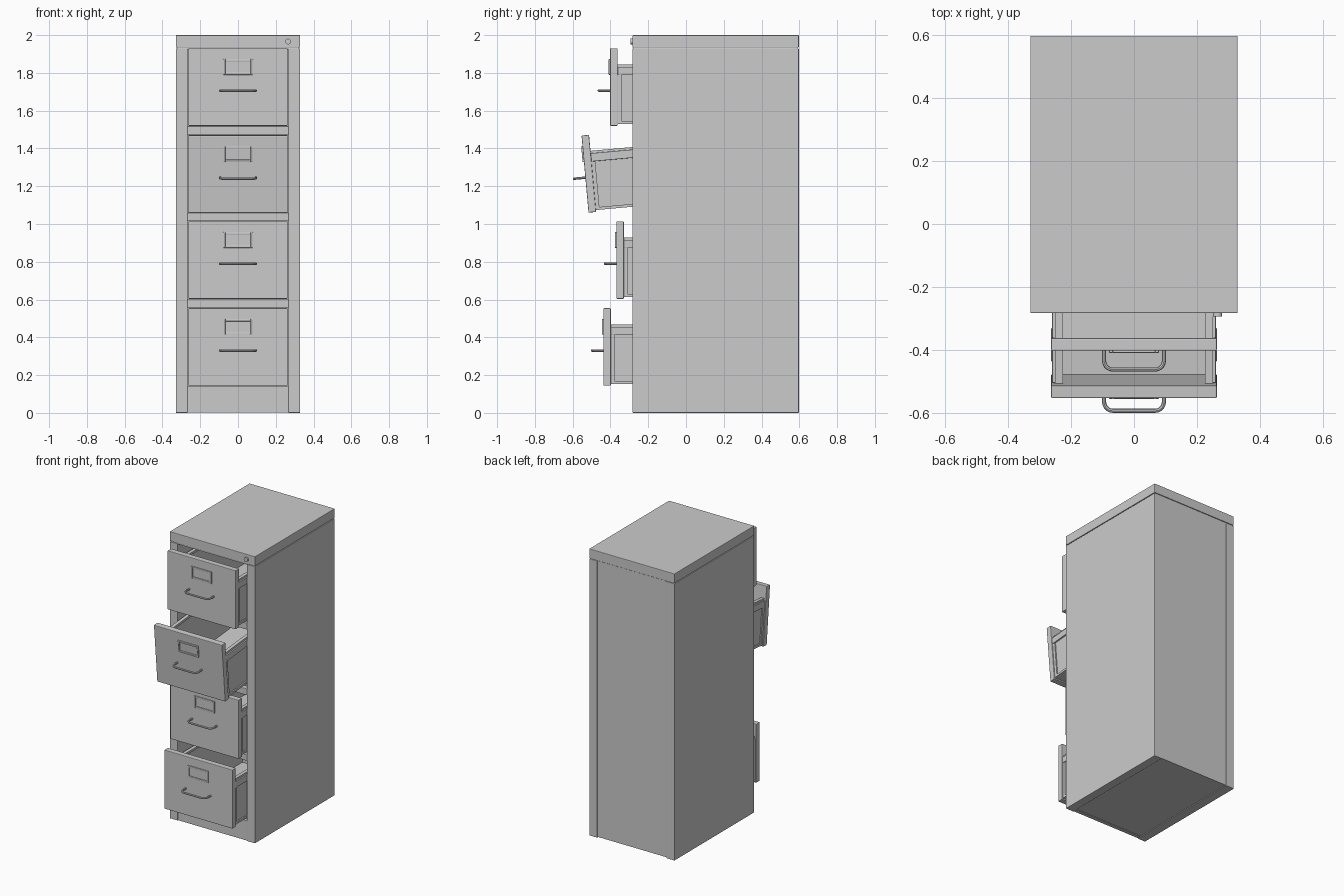
import bpy, bmesh, math
from mathutils import Matrix, Vector

if "Cube" in bpy.data.objects:
    bpy.data.objects.remove(bpy.data.objects["Cube"])


def box(name, x, y, z, bevel=0.0, mat=None):
    """Box from (min, max) ranges, optionally bevelled and placed by a matrix."""
    bm = bmesh.new()
    bmesh.ops.create_cube(bm, size=1)
    for v in bm.verts:
        v.co = [r[0] + (c + 0.5) * (r[1] - r[0]) for c, r in zip(v.co, (x, y, z))]
    me = bpy.data.meshes.new(name)
    bm.to_mesh(me)
    bm.free()
    ob = bpy.data.objects.new(name, me)
    bpy.context.collection.objects.link(ob)
    if mat:
        ob.matrix_world = mat
    if bevel:
        b = ob.modifiers.new("bevel", 'BEVEL')
        b.width = bevel
        b.segments = 2
    return ob


def pair(name, x, y, z, bevel=0.0, mat=None):
    """Left and right copies of a box."""
    box(name + "_right", x, y, z, bevel, mat)
    box(name + "_left", (-x[1], -x[0]), y, z, bevel, mat)


def smooth(ob):
    bpy.ops.object.select_all(action='DESELECT')
    ob.select_set(True)
    bpy.context.view_layer.objects.active = ob
    if ob.type == 'CURVE':
        bpy.ops.object.convert(target='MESH')
    bpy.ops.object.shade_smooth_by_angle(angle=math.radians(40))


def handle(name, mat):
    """Bent rod pull with rounded corners."""
    w, d, r, n = 0.095, 0.06, 0.028, 5
    right = [(w, 0.002)]
    for i in range(n + 1):
        a = math.radians(90) * i / n
        right.append((w - r + r * math.cos(a), -d + r - r * math.sin(a)))
    path = right + [(-x, y) for x, y in reversed(right)]
    cu = bpy.data.curves.new(name, 'CURVE')
    cu.dimensions = '3D'
    cu.bevel_depth = 0.0065
    cu.bevel_resolution = 2
    sp = cu.splines.new('POLY')
    sp.points.add(len(path) - 1)
    for p, (x, y) in zip(sp.points, path):
        p.co = (x, y, 0.186, 1)
    ob = bpy.data.objects.new(name, cu)
    bpy.context.collection.objects.link(ob)
    ob.matrix_world = mat
    smooth(ob)


def drawer(n, y, z, tilt=0.0):
    """Drawer with its origin at the bottom of the front face."""
    m = Matrix.Translation((0, y, z)) @ Matrix.Rotation(tilt, 4, 'X')
    p = f"drawer_{n}_"
    end = 0.83
    box(p + "front", (-0.263, 0.263), (0, 0.04), (0, 0.41), 0.004, m)
    # side walls with rolled top rail, bottom rail and front upright
    pair(p + "side", (0.232, 0.248), (0.04, end), (0.01, 0.31), 0, m)
    pair(p + "top_flange", (0.226, 0.25), (0.04, end), (0.31, 0.325), 0, m)
    pair(p + "slide", (0.248, 0.26), (0.04, end), (0.268, 0.312), 0.003, m)
    pair(p + "bottom_rail", (0.248, 0.257), (0.04, end), (0.01, 0.025), 0, m)
    pair(p + "upright", (0.248, 0.256), (0.04, 0.06), (0.025, 0.268), 0, m)
    box(p + "floor", (-0.24, 0.24), (0.04, end), (0.01, 0.02), 0, m)
    box(p + "back", (-0.24, 0.24), (end - 0.012, end), (0.01, 0.31), 0, m)
    # label holder
    pair(p + "label_edge", (0.067, 0.079), (-0.007, 0.002), (0.27, 0.353), 0.002, m)
    for part, z0 in (("bottom", 0.27), ("top", 0.341)):
        box(p + "label_" + part, (-0.067, 0.067), (-0.007, 0.002), (z0, z0 + 0.012), 0.002, m)
    handle(p + "handle", m)


# Cabinet shell
F, B = -0.283, 0.597
box("cabinet_lid", (-0.329, 0.329), (F, B), (1.934, 2.0), 0.003)
pair("cabinet_side", (0.267, 0.329), (F, B), (0, 1.93), 0.003)
box("lid_gap_filler", (-0.32, 0.32), (F + 0.006, B - 0.006), (1.925, 1.94))
box("back_panel", (-0.27, 0.27), (B - 0.025, B - 0.005), (0.005, 1.93))
box("bottom_panel", (-0.27, 0.27), (F + 0.01, B - 0.01), (0.006, 0.03))
box("front_plinth", (-0.267, 0.267), (F + 0.002, F + 0.03), (0.002, 0.14), 0.002)

# Rails between the drawer openings
for i, (z0, z1) in enumerate(((0.558, 0.6), (1.015, 1.06), (1.473, 1.518))):
    box(f"front_rail_{i + 1}", (-0.267, 0.267), (F + 0.002, F + 0.04), (z0, z1), 0.003)

# Lock in the lid
bpy.ops.mesh.primitive_cylinder_add(vertices=24, radius=0.015, depth=0.02,
                                    location=(0.265, F - 0.001, 1.966),
                                    rotation=(math.pi / 2, 0, 0))
lock = bpy.context.object
lock.name = "lock"
smooth(lock)

# Four drawers, the second one sagging out of its slides
drawer(1, -0.402, 1.52)
drawer(2, -0.516, 1.06, math.radians(5.2))
drawer(3, -0.369, 0.604)
drawer(4, -0.438, 0.144)
